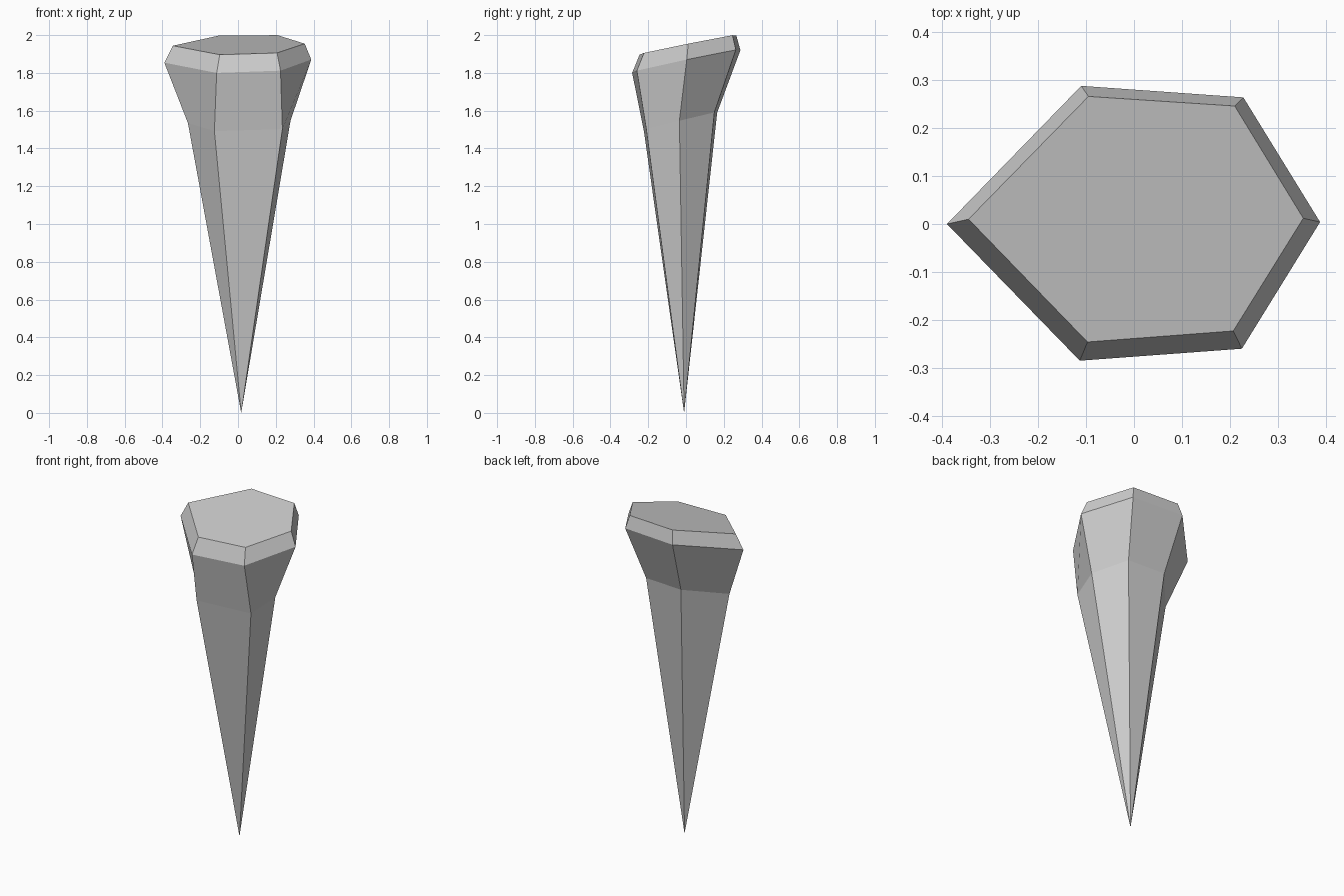
import bpy
import bmesh

cube = bpy.data.objects.get("Cube")
if cube:
    bpy.data.objects.remove(cube, do_unlink=True)

# Plain grey stone
GREY = (0.6, 0.6, 0.6, 1.0)
stone = bpy.data.materials.new("grey_stone")
stone.use_nodes = True
stone.diffuse_color = GREY
stone.node_tree.nodes["Principled BSDF"].inputs["Base Color"].default_value = GREY


def add_ring(bm, outline, height, slope_x, slope_y):
    """Place an outline on a tilted plane."""
    return [bm.verts.new((x, y, height + slope_x * x + slope_y * y))
            for x, y in outline]


# Outlines run counter-clockwise from the -x corner
waist_outline = [(-0.265, -0.043), (-0.125, -0.223), (0.235, -0.21),
                 (0.278, -0.035), (0.166, 0.15), (-0.081, 0.165)]
rim_outline = [(-0.39, 0.0), (-0.113, -0.285), (0.225, -0.26),
               (0.388, 0.004), (0.228, 0.264), (-0.11, 0.288)]
top_outline = [(-0.345, 0.01), (-0.097, -0.246), (0.207, -0.223),
               (0.353, 0.012), (0.21, 0.246), (-0.095, 0.266)]

bm = bmesh.new()
tip = bm.verts.new((0.017, -0.01, 0.0))
waist = add_ring(bm, waist_outline, 1.55, 0.02, 0.25)
rim = add_ring(bm, rim_outline, 1.862, 0.02, 0.21)
top = add_ring(bm, top_outline, 1.947, 0.015, 0.2)

# Tapered shaft, flared head, bevelled edge and slanted cap
for i in range(6):
    j = (i + 1) % 6
    bm.faces.new((tip, waist[j], waist[i]))
    for lower, upper in ((waist, rim), (rim, top)):
        bm.faces.new((lower[i], lower[j], upper[j], upper[i]))
bm.faces.new(top)
bmesh.ops.recalc_face_normals(bm, faces=bm.faces)

mesh = bpy.data.meshes.new("stone_spike")
bm.to_mesh(mesh)
bm.free()
mesh.materials.append(stone)
spike = bpy.data.objects.new("stone_spike", mesh)
bpy.context.scene.collection.objects.link(spike)
